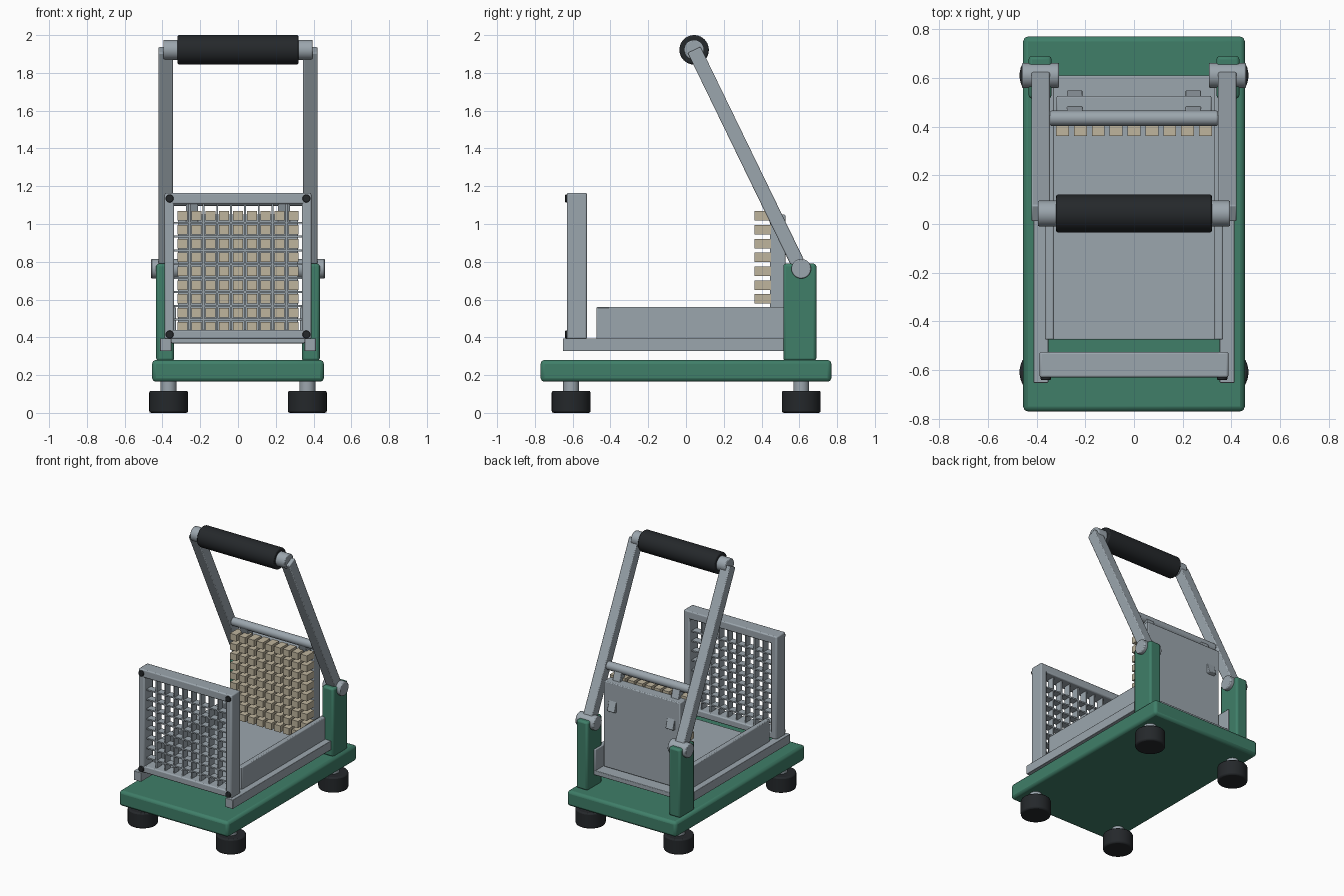
import bpy, bmesh
from math import radians, atan2
from mathutils import Matrix, Vector

if "Cube" in bpy.data.objects:
    bpy.data.objects.remove(bpy.data.objects["Cube"])


def material(name, rgb):
    m = bpy.data.materials.new(name)
    m.diffuse_color = (*rgb, 1)
    m.use_nodes = True
    m.node_tree.nodes["Principled BSDF"].inputs["Base Color"].default_value = m.diffuse_color
    return m


GREEN = material("green_enamel", (0.05, 0.21, 0.14))
BLACK = material("black_rubber", (0.018, 0.021, 0.024))
CREAM = material("cream_plastic", (0.52, 0.46, 0.34))
STEEL = material("steel", (0.33, 0.38, 0.42))


def finish(name, bm, mat, bevel=0.0, segments=2):
    mesh = bpy.data.meshes.new(name)
    bm.to_mesh(mesh)
    bm.free()
    ob = bpy.data.objects.new(name, mesh)
    bpy.context.collection.objects.link(ob)
    mesh.materials.append(mat)
    if bevel:
        mod = ob.modifiers.new("bevel", 'BEVEL')
        mod.width, mod.segments = bevel, segments
        mod.limit_method = 'ANGLE'
    bpy.ops.object.select_all(action='DESELECT')
    bpy.context.view_layer.objects.active = ob
    ob.select_set(True)
    bpy.ops.object.shade_smooth_by_angle(angle=radians(30))
    return ob


def add_box(bm, x, y, z):
    size = Matrix.Diagonal((x[1] - x[0], y[1] - y[0], z[1] - z[0], 1))
    mid = Matrix.Translation((sum(x) / 2, sum(y) / 2, sum(z) / 2))
    bmesh.ops.create_cube(bm, size=1, matrix=mid @ size)


def box(name, x, y, z, mat=STEEL, bevel=0.006):
    bm = bmesh.new()
    add_box(bm, x, y, z)
    return finish(name, bm, mat, bevel)


def rod(name, a, b, r, mat=STEEL, bevel=0.006):
    a, b = Vector(a), Vector(b)
    bm = bmesh.new()
    turn = (b - a).to_track_quat('Z', 'Y').to_matrix().to_4x4()
    bmesh.ops.create_cone(bm, cap_ends=True, segments=40, radius1=r, radius2=r,
                          depth=(b - a).length,
                          matrix=Matrix.Translation((a + b) / 2) @ turn)
    return finish(name, bm, mat, bevel)


def slanted_bar(name, x, a, b, width, bevel=0.006):
    # flat bar running between two (y, z) points
    dy, dz = b[0] - a[0], b[1] - a[1]
    length = (dy * dy + dz * dz) ** 0.5
    ob = box(name, (x[0] - sum(x) / 2, x[1] - sum(x) / 2), (-width / 2, width / 2),
             (-length / 2, length / 2), STEEL, bevel)
    ob.location = (sum(x) / 2, (a[0] + b[0]) / 2, (a[1] + b[1]) / 2)
    ob.rotation_euler.x = atan2(-dy, dz)
    return ob


def span(s, a, b):
    return tuple(sorted((s * a, s * b)))


PIVOT, GRIP = (0.605, 0.765), (0.043, 1.922)
PITCH, MID_Z = 0.0733, 0.75

# base and feet
box("base_plate", (-0.455, 0.455), (-0.77, 0.77), (0.165, 0.28), GREEN, 0.02)
for x in (-0.367, 0.367):
    for y in (-0.608, 0.61):
        rod("foot", (x, y, 0), (x, y, 0.117), 0.103, BLACK, 0.01)
        rod("foot_stem", (x, y, 0.11), (x, y, 0.17), 0.042, STEEL, 0)

# parts on both sides
for s in (-1, 1):
    box("rear_post", span(s, 0.338, 0.433), (0.515, 0.69), (0.275, 0.79), GREEN, 0.014)
    box("side_rail", span(s, 0.352, 0.413), (-0.652, 0.6), (0.327, 0.395), STEEL, 0.003)
    box("tray_wall", span(s, 0.328, 0.366), (-0.475, 0.61), (0.37, 0.56))
    slanted_bar("lever_arm", span(s, 0.345, 0.421), PIVOT, GRIP, 0.075)
    rod("pivot_pin", (s * 0.308, 0.61, 0.763), (s * 0.46, 0.61, 0.763), 0.052)
    rod("handle_hub", (s * 0.3, *GRIP), (s * 0.395, *GRIP), 0.053)
    slanted_bar("pusher_link", span(s, 0.212, 0.275), (0.432, 1.125), (0.526, 0.835), 0.05, 0.004)
    for z in (0.415, 1.135):
        rod("frame_screw", (s * 0.362, -0.64, z), (s * 0.362, -0.6, z), 0.021, BLACK, 0.003)

box("tray_floor", (-0.352, 0.352), (-0.475, 0.61), (0.368, 0.402), STEEL, 0.004)

# handle and cross bar
rod("handle_grip", (-0.32, *GRIP), (0.32, *GRIP), 0.078, BLACK, 0.008)
rod("cross_bar", (-0.345, 0.434, 1.125), (0.345, 0.434, 1.125), 0.031)

# cutting frame
Y = (-0.63, -0.525)
for s in (-1, 1):
    box("frame_side", span(s, 0.338, 0.388), Y, (0.39, 1.165), STEEL, 0.008)
box("frame_top", (-0.38, 0.38), Y, (1.105, 1.165), STEEL, 0.008)
box("frame_bottom", (-0.38, 0.38), Y, (0.39, 0.44), STEEL, 0.008)

# crossed cutting blades
bm = bmesh.new()
for i in range(8):
    c = (i - 3.5) * PITCH
    add_box(bm, (c - 0.005, c + 0.005), (-0.605, -0.55), (0.43, 1.115))
    add_box(bm, (-0.35, 0.35), (-0.605, -0.55), (MID_Z + c - 0.005, MID_Z + c + 0.005))
finish("blade_grid", bm, STEEL)

# pusher plate and pegs
box("pusher_plate", (-0.318, 0.318), (0.445, 0.526), (0.405, 1.05))
bm = bmesh.new()
for i in range(9):
    for j in range(9):
        x, z = (i - 4) * PITCH, MID_Z + (j - 4) * PITCH
        add_box(bm, (x - 0.0265, x + 0.0265), (0.362, 0.45), (z - 0.025, z + 0.025))
finish("pusher_pegs", bm, CREAM)
